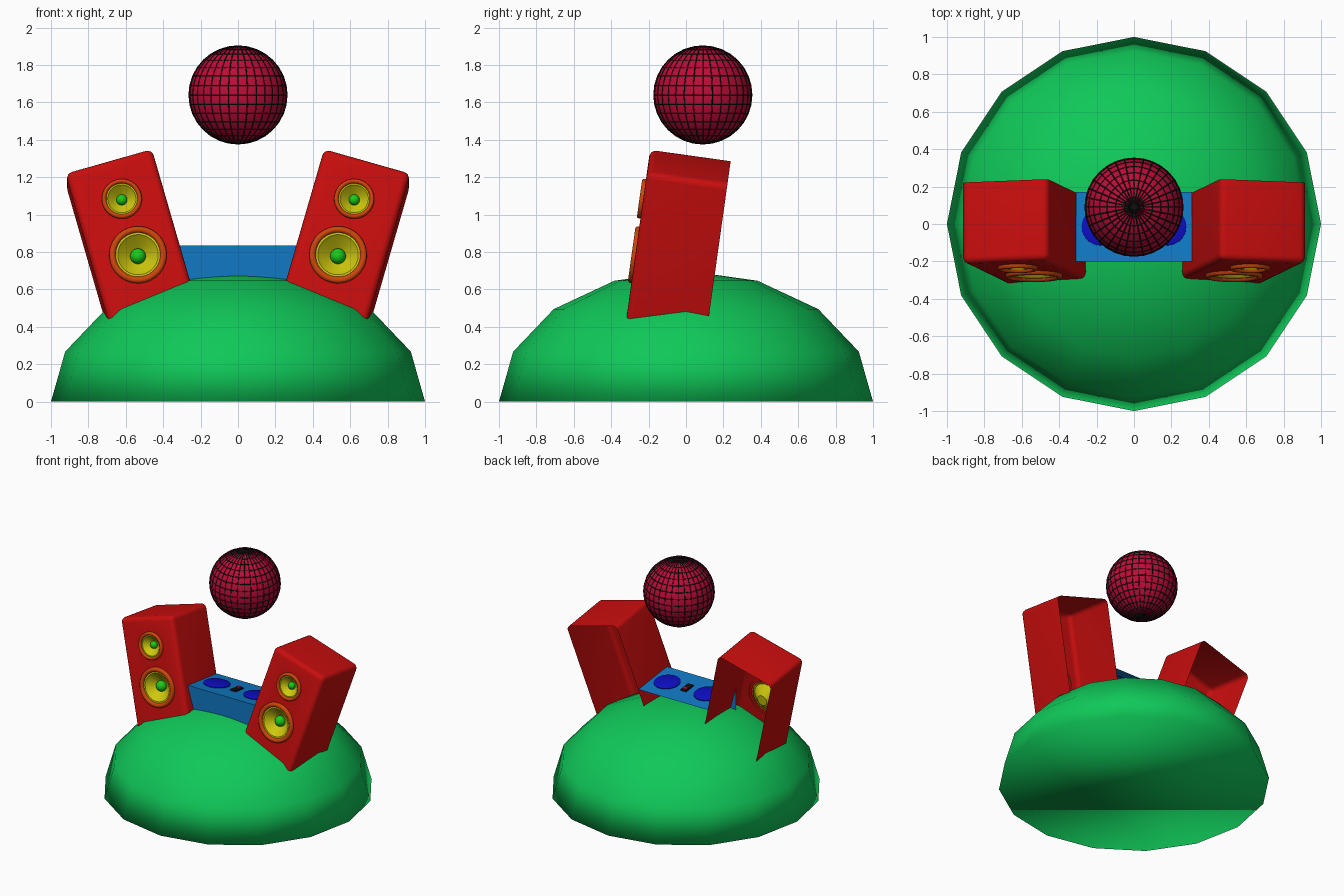
import bpy, bmesh, math
from mathutils import Matrix, Vector

if "Cube" in bpy.data.objects:
    bpy.data.objects.remove(bpy.data.objects["Cube"])


def mat(name, r, g, b):
    m = bpy.data.materials.new(name)
    m.diffuse_color = (r, g, b, 1)
    m.use_nodes = True
    m.node_tree.nodes["Principled BSDF"].inputs["Base Color"].default_value = m.diffuse_color
    return m


GREEN = mat("hill_green", .005, .58, .1)
RED = mat("cabinet_red", .58, .004, .004)
BLUE = mat("desk_blue", .005, .19, .55)
NAVY = mat("platter_blue", .004, .004, .55)
ORANGE = mat("ring_orange", .6, .06, .004)
YELLOW = mat("cone_yellow", .62, .58, .004)
LIME = mat("cap_green", .01, .6, .01)
CRIMSON = mat("ball_crimson", .5, .004, .04)
BLACK = mat("black", .005, .005, .005)


def finish(name, bm, material, angle=40, matrix=None, mirror=False):
    if matrix:
        bm.transform(matrix)
    me = bpy.data.meshes.new(name)
    bm.to_mesh(me)
    bm.free()
    ob = bpy.data.objects.new(name, me)
    bpy.context.collection.objects.link(ob)
    me.materials.append(material)
    bpy.ops.object.select_all(action='DESELECT')
    ob.select_set(True)
    bpy.context.view_layer.objects.active = ob
    bpy.ops.object.shade_smooth_by_angle(angle=math.radians(angle))
    if mirror:
        mod = ob.modifiers.new("mirror", 'MIRROR')
        mod.use_mirror_merge = False
    return ob


def lathe(profile, steps=32):
    """Revolve (radius, depth) points about the local y axis."""
    bm = bmesh.new()
    vs = [bm.verts.new((r, y, 0)) for r, y in profile]
    es = [bm.edges.new(p) for p in zip(vs, vs[1:])]
    bmesh.ops.spin(bm, geom=vs + es, cent=(0, 0, 0), axis=(0, 1, 0),
                   angle=2 * math.pi, steps=steps)
    bmesh.ops.remove_doubles(bm, verts=bm.verts, dist=1e-5)
    bmesh.ops.recalc_face_normals(bm, faces=bm.faces)
    return bm


def box(size, centre):
    bm = bmesh.new()
    bmesh.ops.create_cube(bm, size=1, matrix=Matrix.Translation(centre) @ Matrix.Diagonal((*size, 1)))
    return bm


# Hill: squashed half sphere with a flat base
bm = bmesh.new()
bmesh.ops.create_uvsphere(bm, u_segments=16, v_segments=8, radius=1,
                          matrix=Matrix.Diagonal((1, 1, .7, 1)))
bmesh.ops.delete(bm, geom=[v for v in bm.verts if v.co.z < -.01], context='VERTS')
bmesh.ops.holes_fill(bm, edges=[e for e in bm.edges if e.is_boundary], sides=0)
bmesh.ops.recalc_face_normals(bm, faces=bm.faces)
finish("hill", bm, GREEN, 180)

# Hanging ball with a black wire grid
for name, material, wire in (("ball", CRIMSON, False), ("ball_grid", BLACK, True)):
    bm = bmesh.new()
    bmesh.ops.create_uvsphere(bm, u_segments=32, v_segments=16, radius=.262,
                              matrix=Matrix.Translation((0, .09, 1.64)))
    ob = finish(name, bm, material)
    if wire:
        mod = ob.modifiers.new("wire", 'WIREFRAME')
        mod.thickness = .006
        mod.offset = 0

# Speakers: local origin at the top centre of the front panel, leaning out and back
LEAN = (Matrix.Translation((.691, -.2, 1.289)) @ Matrix.Rotation(math.radians(-8), 4, 'X')
        @ Matrix.Rotation(math.radians(16), 4, 'Y'))
W, D, H = .48, .435, .92
DRIVERS = (("tweeter", -.218, .108), ("woofer", -.532, .155))
OFF = -.01

# Cabinet: open back and bottom, rounded edges, holes for the drivers
bm = box((W, D, H), (0, D / 2, -H / 2))
bm.normal_update()
bmesh.ops.delete(bm, geom=[f for f in bm.faces if f.normal.y > .9 or f.normal.z < -.9], context='FACES')
bmesh.ops.bevel(bm, geom=[e for e in bm.edges if not e.is_boundary], offset=.035,
                segments=4, profile=.5, affect='EDGES')
bm.normal_update()
front = max((f for f in bm.faces if f.normal.y < -.99), key=lambda f: f.calc_area())
loop = list(front.edges)
bmesh.ops.delete(bm, geom=[front], context='FACES_ONLY')
for _, z, r in DRIVERS:
    ring = [bm.verts.new((OFF + .85 * r * math.cos(a), 0, z + .85 * r * math.sin(a)))
            for a in (i * math.pi / 16 for i in range(32))]
    loop += [bm.edges.new((ring[i - 1], ring[i])) for i in range(32)]
bmesh.ops.triangle_fill(bm, use_beauty=True, edges=loop, normal=Vector((0, -1, 0)))
bmesh.ops.recalc_face_normals(bm, faces=bm.faces)
finish("speaker_cabinets", bm, RED, 30, LEAN, True)

# Drivers: raised ring, sunken cone, round cap
for name, z, r in DRIVERS:
    place = LEAN @ Matrix.Translation((OFF, 0, z))
    ringp = [(r, .004), (r * .985, -.012), (r * .93, -.02), (r * .84, -.02),
             (r * .78, -.012), (r * .76, .004)]
    finish(name + "_rings", lathe(ringp), ORANGE, 60, place, True)
    conep = [(r * .8, -.004), (r * .7, -.004), (r * .6, r * .08), (r * .27, r * .36), (0, r * .36)]
    finish(name + "_cones", lathe(conep), YELLOW, 40, place, True)
    c = r * .27
    capp = [(c * math.cos(t), r * .34 - c * math.sin(t)) for t in (i * math.pi / 12 for i in range(6))]
    finish(name + "_caps", lathe(capp + [(0, r * .34 - c)], 24), LIME, 60, place, True)

# Desk: sloping top and front panel, open behind
bm = bmesh.new()
rows = [[bm.verts.new((x, y, z)) for x in (-.31, .31)]
        for y, z in ((-.2, .6), (-.2, .835), (.17, .79))]
for a, b in zip(rows, rows[1:]):
    bm.faces.new((a[0], a[1], b[1], b[0]))
finish("desk", bm, BLUE, 30)

# Platters and mixer controls on the sloping top
TOP = Matrix.Translation((0, -.015, .8125)) @ Matrix.Rotation(math.atan2(-.045, .37), 4, 'X')
disc = [(0, .012), (.09, .012), (.1, .006), (.1, -.004)]
finish("platters", lathe(disc), NAVY, 40,
       TOP @ Matrix.Translation((.18, 0, 0)) @ Matrix.Rotation(math.pi / 2, 4, 'X'), True)
finish("mixer_panel", box((.05, .1, .012), (0, 0, .004)), BLACK, 30, TOP)
finish("mixer_slider", box((.035, .03, .02), (0, .025, .008)), CRIMSON, 30, TOP)
